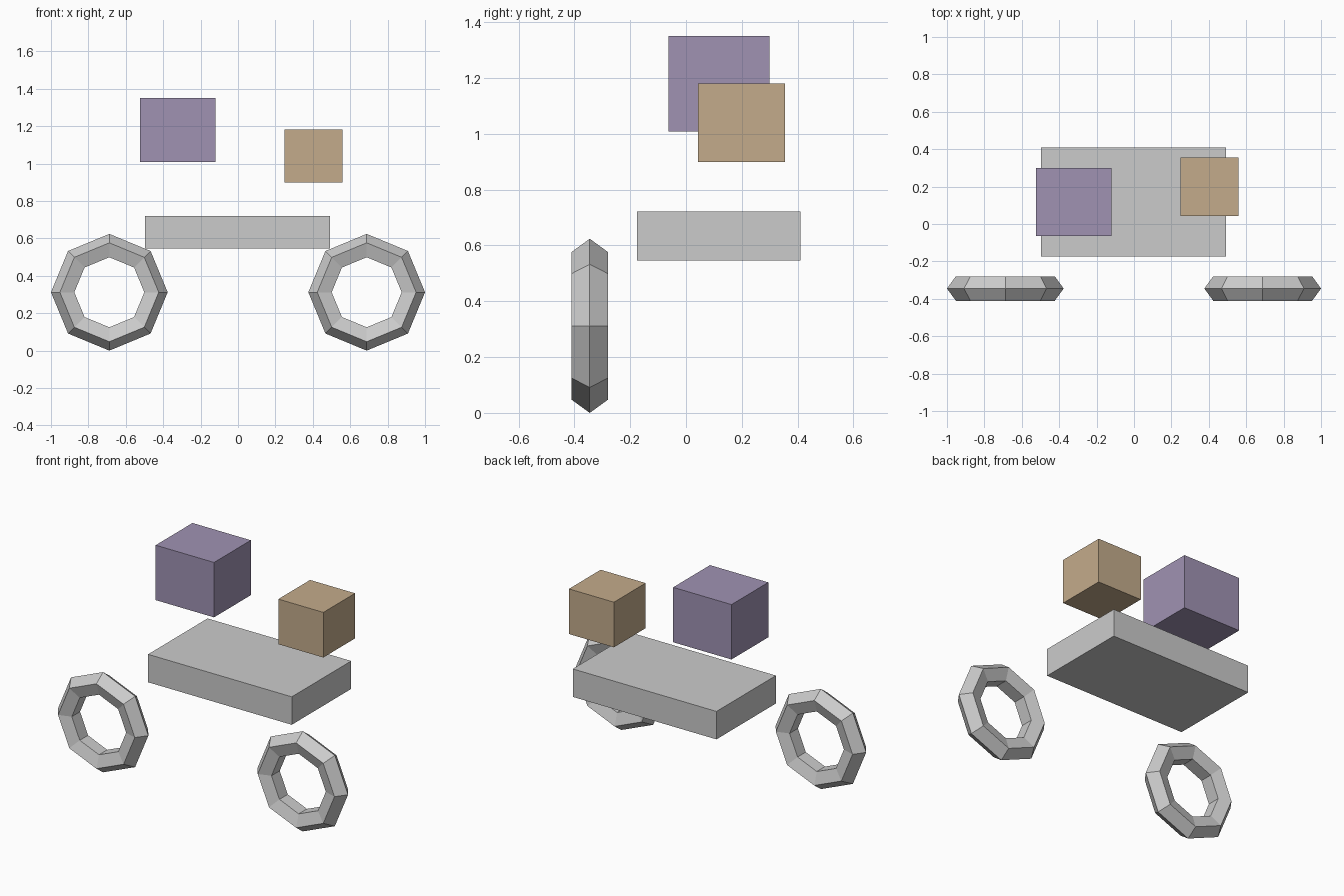
import bpy
from math import pi

if "Cube" in bpy.data.objects:
    bpy.data.objects.remove(bpy.data.objects["Cube"])


def box(name, lo, hi, color=None):
    bpy.ops.mesh.primitive_cube_add(size=1, location=[(a + b) / 2 for a, b in zip(lo, hi)])
    obj = bpy.context.object
    obj.name = name
    obj.scale = [b - a for a, b in zip(lo, hi)]
    bpy.ops.object.transform_apply(location=False, rotation=False, scale=True)
    if color:
        mat = bpy.data.materials.new(name + "_color")
        mat.diffuse_color = (*color, 1)
        mat.use_nodes = True
        mat.node_tree.nodes["Principled BSDF"].inputs["Base Color"].default_value = mat.diffuse_color
        obj.data.materials.append(mat)
    return obj


# Flat platform
box("platform", (-0.497, -0.175, 0.547), (0.493, 0.41, 0.721))

# Floating crates above the platform
box("large_crate", (-0.523, -0.063, 1.009), (-0.121, 0.299, 1.351), (0.35, 0.29, 0.45))
box("small_crate", (0.248, 0.043, 0.900), (0.558, 0.355, 1.181), (0.55, 0.41, 0.26))

# Pair of low-poly ring wheels at the front
for side, name in ((-1, "left_wheel"), (1, "right_wheel")):
    bpy.ops.mesh.primitive_torus_add(
        major_segments=8, minor_segments=5, major_radius=0.243, minor_radius=0.069,
        location=(side * 0.688, -0.345, 0.312), rotation=(pi / 2, 0, 0))
    bpy.context.object.name = name
    bpy.ops.object.shade_flat()
